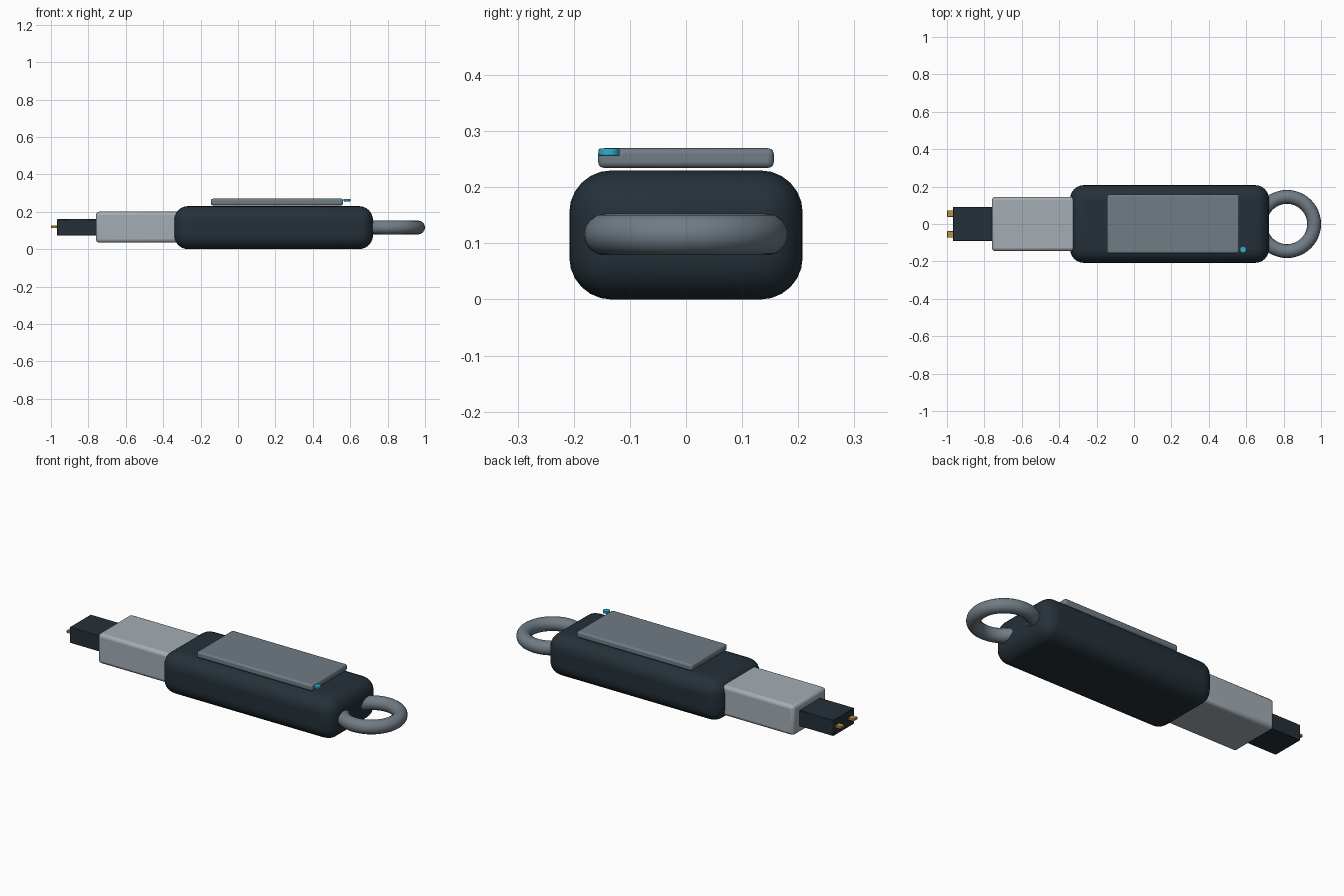
import bpy
import math

cube = bpy.data.objects.get("Cube")
if cube:
    bpy.data.objects.remove(cube, do_unlink=True)


def material(name, rgb):
    m = bpy.data.materials.new(name)
    m.use_nodes = True
    m.diffuse_color = (*rgb, 1)
    m.node_tree.nodes["Principled BSDF"].inputs["Base Color"].default_value = (*rgb, 1)
    return m


navy = material("dark navy plastic", (0.018, 0.030, 0.040))
silver = material("light silver", (0.37, 0.42, 0.46))
steel = material("steel grey", (0.16, 0.20, 0.235))
gold = material("gold", (0.50, 0.29, 0.05))
blue = material("light blue", (0.03, 0.42, 0.62))


def finish(name, mat):
    ob = bpy.context.object
    ob.name = name
    ob.data.materials.append(mat)
    bpy.ops.object.shade_smooth_by_angle(angle=math.radians(35))
    return ob


def bevel(ob, width, segments):
    mod = ob.modifiers.new("Rounded edges", "BEVEL")
    mod.width = width
    mod.segments = segments


def box(name, centre, size, mat, width=0, segments=3):
    bpy.ops.mesh.primitive_cube_add(size=1, location=centre)
    ob = bpy.context.object
    ob.scale = size
    bpy.ops.object.transform_apply(location=False, rotation=False, scale=True)
    finish(name, mat)
    if width:
        bevel(ob, width, segments)
    return ob


MID = 0.116  # height of the long axis

# Casing and raised top plate
box("casing", (0.19, 0, 0.115), (1.064, 0.416, 0.23), navy, 0.075, 6)
box("top_plate", (0.209, 0, 0.252), (0.707, 0.313, 0.035), steel, 0.01, 3)

# Plug: metal sleeve, inner block and two contacts
box("plug_sleeve", (-0.52, 0, 0.1175), (0.48, 0.29, 0.165), silver, 0.018, 3)
box("plug_core", (-0.85, 0, MID), (0.236, 0.184, 0.088), navy, 0.003, 1)
for side, y in (("left", 0.056), ("right", -0.056)):
    box(side + "_contact", (-0.98, y, 0.119), (0.04, 0.035, 0.014), gold, 0.002, 1)

# Indicator light beside the plate
bpy.ops.mesh.primitive_cylinder_add(vertices=16, radius=0.0185, depth=0.013,
                                    location=(0.583, -0.137, 0.2625))
bevel(finish("indicator_light", blue), 0.002, 2)

# Keyring loop
bpy.ops.mesh.primitive_torus_add(major_radius=0.145, minor_radius=0.037,
                                 major_segments=48, minor_segments=16,
                                 location=(0.818, 0, MID))
finish("keyring_loop", steel)
